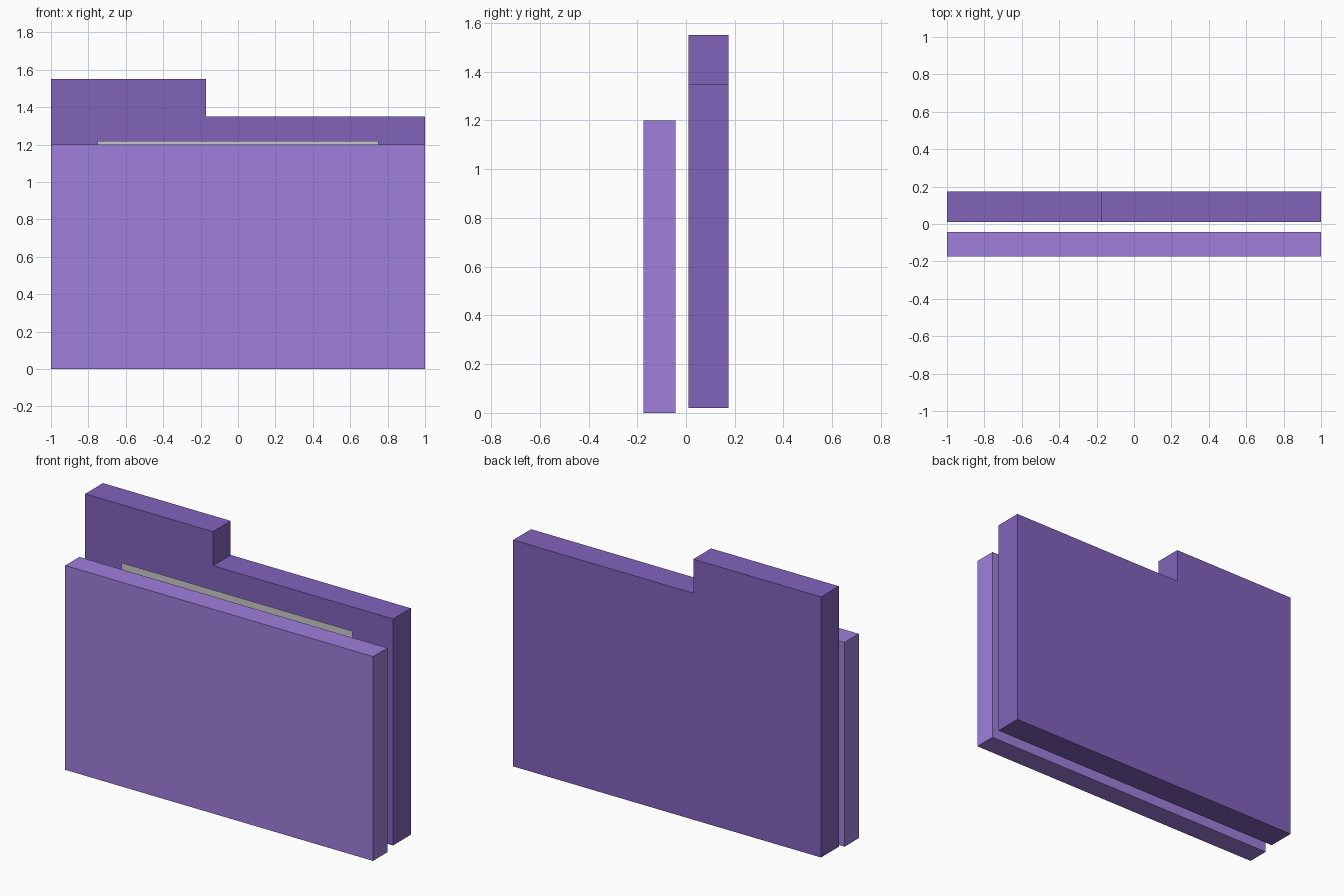
import bpy, bmesh
from mathutils import Vector

if "Cube" in bpy.data.objects:
    bpy.data.objects.remove(bpy.data.objects["Cube"])


def material(name, colour):
    mat = bpy.data.materials.new(name)
    mat.diffuse_color = (*colour, 1)
    mat.use_nodes = True
    mat.node_tree.nodes["Principled BSDF"].inputs["Base Color"].default_value = mat.diffuse_color
    return mat


def panel(name, outline, y, depth=0, mat=None):
    """Flat xz outline at y, extruded backwards by depth."""
    bm = bmesh.new()
    face = bm.faces.new([bm.verts.new((x, y, z)) for x, z in outline])
    if depth:
        geom = bmesh.ops.extrude_face_region(bm, geom=[face], use_keep_orig=True)["geom"]
        moved = [g for g in geom if isinstance(g, bmesh.types.BMVert)]
        bmesh.ops.translate(bm, verts=moved, vec=Vector((0, depth, 0)))
        bmesh.ops.recalc_face_normals(bm, faces=bm.faces)
    mesh = bpy.data.meshes.new(name)
    bm.to_mesh(mesh)
    bm.free()
    obj = bpy.data.objects.new(name, mesh)
    bpy.context.collection.objects.link(obj)
    if mat:
        mesh.materials.append(mat)
    return obj


def rect(half_width, bottom, top):
    return [(-half_width, bottom), (half_width, bottom), (half_width, top), (-half_width, top)]


light_purple = material("light_purple", (0.35, 0.21, 0.72))
dark_purple = material("dark_purple", (0.22, 0.125, 0.50))

# Front cover
panel("front_cover", rect(1, 0, 1.2), -0.175, 0.132, light_purple)

# Back cover with raised tab on the left
tab_outline = [(-1, 0.02), (1, 0.02), (1, 1.35), (-0.17, 1.35), (-0.17, 1.55), (-1, 1.55)]
panel("back_cover", tab_outline, 0.01, 0.165, dark_purple)

# Thin paper sheet between the covers
panel("paper_sheet", rect(0.75, 0.12, 1.22), -0.01)
